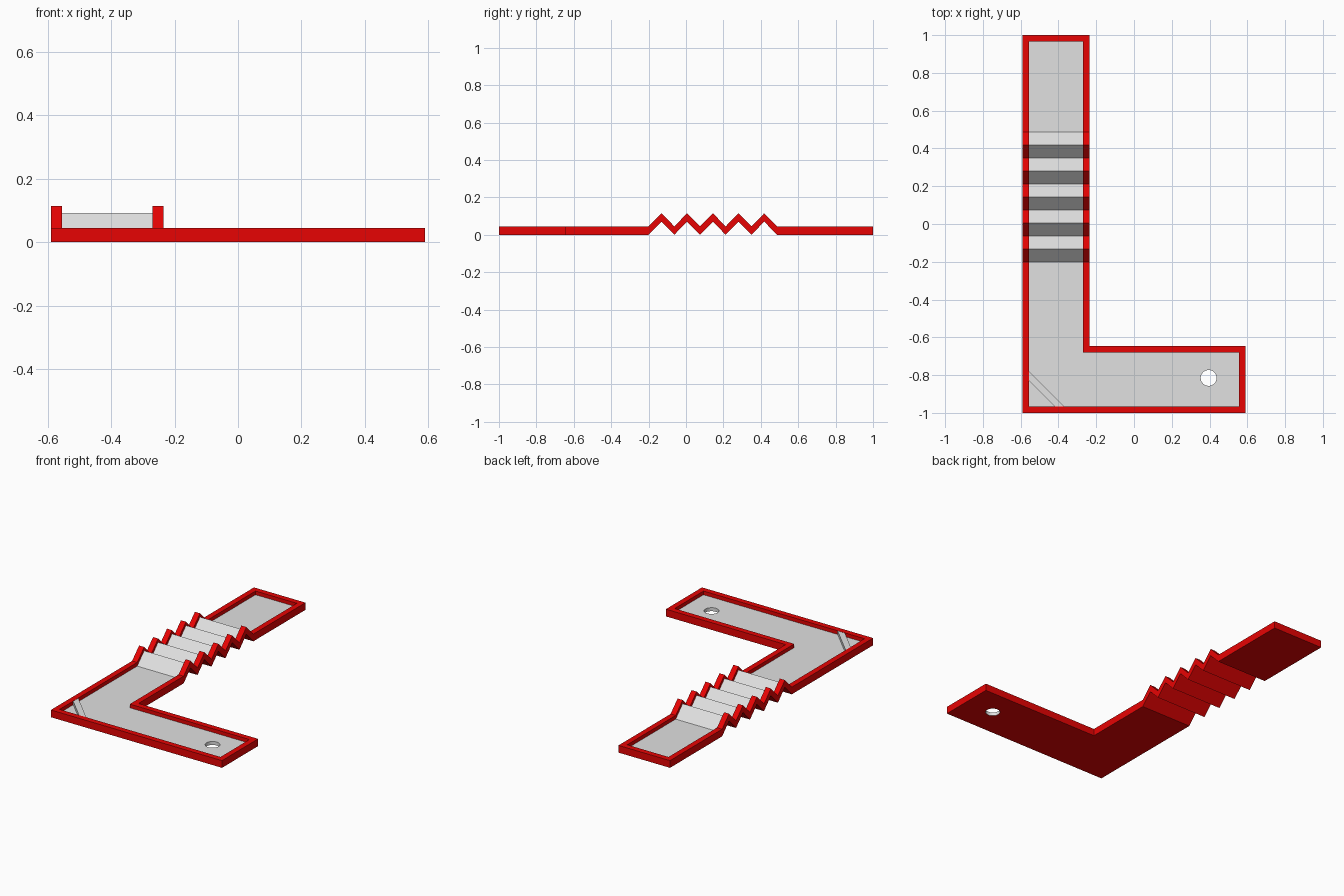
import bpy
import bmesh
from mathutils import Vector

cube = bpy.data.objects.get("Cube")
if cube:
    bpy.data.objects.remove(cube, do_unlink=True)

HEIGHT, WALL, DEPTH = 0.045, 0.035, 0.023
FOLD_START, FOLD_STEP, FOLDS, FOLD_RISE = -0.2, 0.0687, 10, 0.07


def make_material(name, rgb):
    mat = bpy.data.materials.new(name)
    mat.use_nodes = True
    mat.diffuse_color = (*rgb, 1)
    mat.node_tree.nodes["Principled BSDF"].inputs["Base Color"].default_value = (*rgb, 1)
    return mat


red = make_material("red", (0.8, 0.001, 0.001))
grey = make_material("light grey", (0.75, 0.75, 0.75))


def make_object(name, bm):
    bmesh.ops.recalc_face_normals(bm, faces=bm.faces[:])
    mesh = bpy.data.meshes.new(name)
    bm.to_mesh(mesh)
    bm.free()
    for mat in (red, grey):
        mesh.materials.append(mat)
    obj = bpy.data.objects.new(name, mesh)
    bpy.context.collection.objects.link(obj)
    return obj


def slab(bm, height):
    """Thicken the flat sheet upwards and return its top faces."""
    geom = bmesh.ops.extrude_face_region(bm, geom=bm.faces[:])["geom"]
    verts = [g for g in geom if isinstance(g, bmesh.types.BMVert)]
    bmesh.ops.translate(bm, verts=verts, vec=(0, 0, height))
    bmesh.ops.recalc_face_normals(bm, faces=bm.faces[:])
    return [f for f in bm.faces if f.normal.z > 0.9]


def outline_face(bm, points, z):
    return bm.faces.new([bm.verts.new((x, y, z)) for x, y in points])


def fold_height(y):
    """Zigzag lift along the pleated stretch."""
    t = (y - FOLD_START) / FOLD_STEP
    if t <= 0 or t >= FOLDS:
        return 0
    return FOLD_RISE * (1 - abs(t % 2 - 1))


# L-shaped tray outline, split at the fold lines
bm = bmesh.new()
outline_face(bm, [(-0.59, -1), (0.59, -1), (0.59, -0.645),
                  (-0.235, -0.645), (-0.235, 1), (-0.59, 1)], 0)
for i in range(FOLDS + 1):
    bmesh.ops.bisect_plane(bm, geom=bm.verts[:] + bm.edges[:] + bm.faces[:],
                           plane_co=Vector((0, FOLD_START + i * FOLD_STEP, 0)),
                           plane_no=Vector((0, 1, 0)))
# Raised rim around a recessed floor
floor = slab(bm, HEIGHT)
bmesh.ops.inset_region(bm, faces=floor, thickness=WALL, use_even_offset=True)
bmesh.ops.inset_region(bm, faces=floor, thickness=0, depth=-DEPTH)
for face in floor:
    face.material_index = 1
# Pleats: lift every fold line
for v in bm.verts:
    v.co.z += fold_height(v.co.y)
tray = make_object("pleated_tray", bm)

# Round hole through the short arm
bm = bmesh.new()
bmesh.ops.create_cone(bm, cap_ends=True, segments=32, radius1=0.042,
                      radius2=0.042, depth=0.3)
bmesh.ops.translate(bm, verts=bm.verts[:], vec=(0.395, -0.815, 0))
for face in bm.faces:
    face.material_index = 1
cutter = make_object("hole_cutter", bm)
cutter.hide_render = True
hole = tray.modifiers.new("hole", "BOOLEAN")
hole.operation = "DIFFERENCE"
hole.solver = "EXACT"
hole.object = cutter
bpy.context.view_layer.objects.active = tray
tray.select_set(True)
bpy.ops.object.modifier_apply(modifier=hole.name)
bpy.data.objects.remove(cutter, do_unlink=True)

# Diagonal rib across the corner
bm = bmesh.new()
outline_face(bm, [(-0.555, -0.83), (-0.42, -0.965),
                  (-0.37, -0.965), (-0.555, -0.78)], HEIGHT - DEPTH)
slab(bm, DEPTH - 0.001)
for face in bm.faces:
    face.material_index = 1
make_object("corner_rib", bm)
